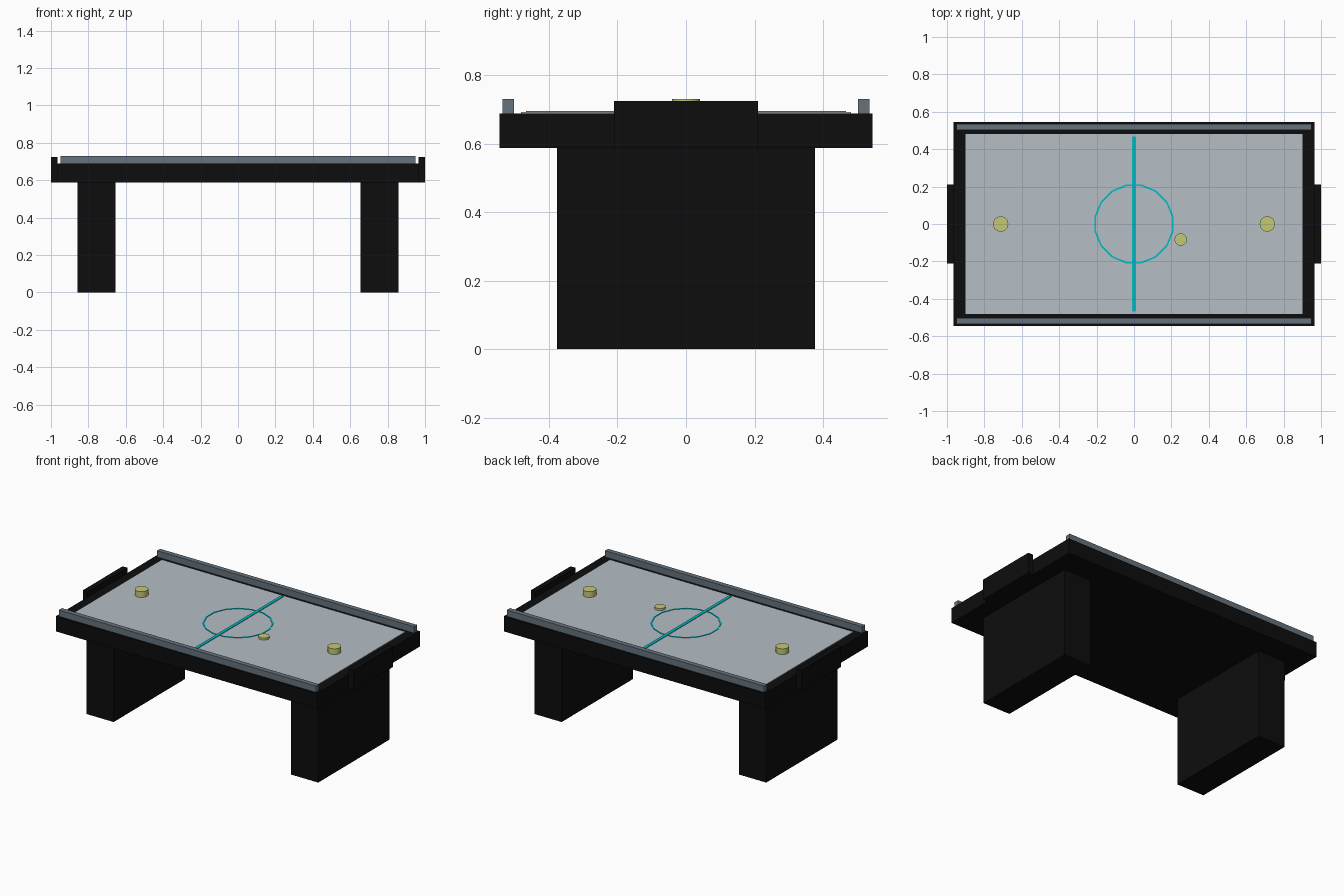
import bpy, bmesh, math

if "Cube" in bpy.data.objects:
    bpy.data.objects.remove(bpy.data.objects["Cube"])


def material(name, rgb):
    m = bpy.data.materials.new(name)
    m.diffuse_color = (*rgb, 1)
    m.use_nodes = True
    m.node_tree.nodes["Principled BSDF"].inputs["Base Color"].default_value = m.diffuse_color
    return m


BLACK = material("black", (0.004, 0.004, 0.004))
GREY = material("rail grey", (0.13, 0.17, 0.205))
ICE = material("pale grey", (0.46, 0.51, 0.56))
TEAL = material("teal", (0.0, 0.52, 0.57))
YELLOW = material("yellow", (0.56, 0.58, 0.18))


def finish(name, bm, mat):
    me = bpy.data.meshes.new(name)
    bmesh.ops.recalc_face_normals(bm, faces=bm.faces)
    bm.to_mesh(me)
    bm.free()
    me.materials.append(mat)
    ob = bpy.data.objects.new(name, me)
    bpy.context.collection.objects.link(ob)
    return ob


def box(name, x, y, z, mat):
    """Box from (min, max) pairs."""
    bm = bmesh.new()
    bmesh.ops.create_cube(bm, size=1)
    for v in bm.verts:
        for i, (lo, hi) in enumerate((x, y, z)):
            v.co[i] = hi if v.co[i] > 0 else lo
    return finish(name, bm, mat)


def disc(name, x, y, r, z0, z1, mat, sides=24):
    bm = bmesh.new()
    bmesh.ops.create_cone(bm, cap_ends=True, segments=sides, radius1=r, radius2=r, depth=z1 - z0)
    bmesh.ops.translate(bm, verts=bm.verts, vec=(x, y, (z0 + z1) / 2))
    ob = finish(name, bm, mat)
    for p in ob.data.polygons:
        p.use_smooth = abs(p.normal.z) < 0.5
    ob.data.set_sharp_from_angle(angle=math.radians(40))
    return ob


# Table body and playing surface
box("table_body", (-0.965, 0.965), (-0.545, 0.545), (0.587, 0.688), BLACK)
box("playing_surface", (-0.9, 0.9), (-0.482, 0.482), (0.680, 0.692), ICE)
box("centre_line", (-0.01, 0.01), (-0.467, 0.467), (0.688, 0.696), TEAL)

# Sides: legs, end goals, long rails, strikers
for s, side in ((-1, "left"), (1, "right")):
    def span(a, b):
        return tuple(sorted((s * a, s * b)))
    box(side + "_leg", span(0.655, 0.857), (-0.377, 0.377), (0, 0.588), BLACK)
    box(side + "_goal", span(0.964, 1.0), (-0.21, 0.21), (0.587, 0.724), BLACK)
    box(("front" if s < 0 else "back") + "_rail", (-0.95, 0.95), span(0.502, 0.535), (0.687, 0.73), GREY)
    disc(side + "_striker", s * 0.713, 0, 0.041, 0.69, 0.73, YELLOW)
disc("puck", 0.25, -0.083, 0.033, 0.69, 0.706, YELLOW)

# Centre circle: flat 16-sided ring
bm = bmesh.new()
N = 16
rings = [[bm.verts.new((r * math.cos((i + 0.5) * math.tau / N), r * math.sin((i + 0.5) * math.tau / N), z))
          for i in range(N)] for r, z in ((0.206, 0.69), (0.206, 0.695), (0.215, 0.695), (0.215, 0.69))]
for k in range(4):
    a, b = rings[k], rings[(k + 1) % 4]
    for i in range(N):
        j = (i + 1) % N
        bm.faces.new((a[i], a[j], b[j], b[i]))
finish("centre_circle", bm, TEAL)
